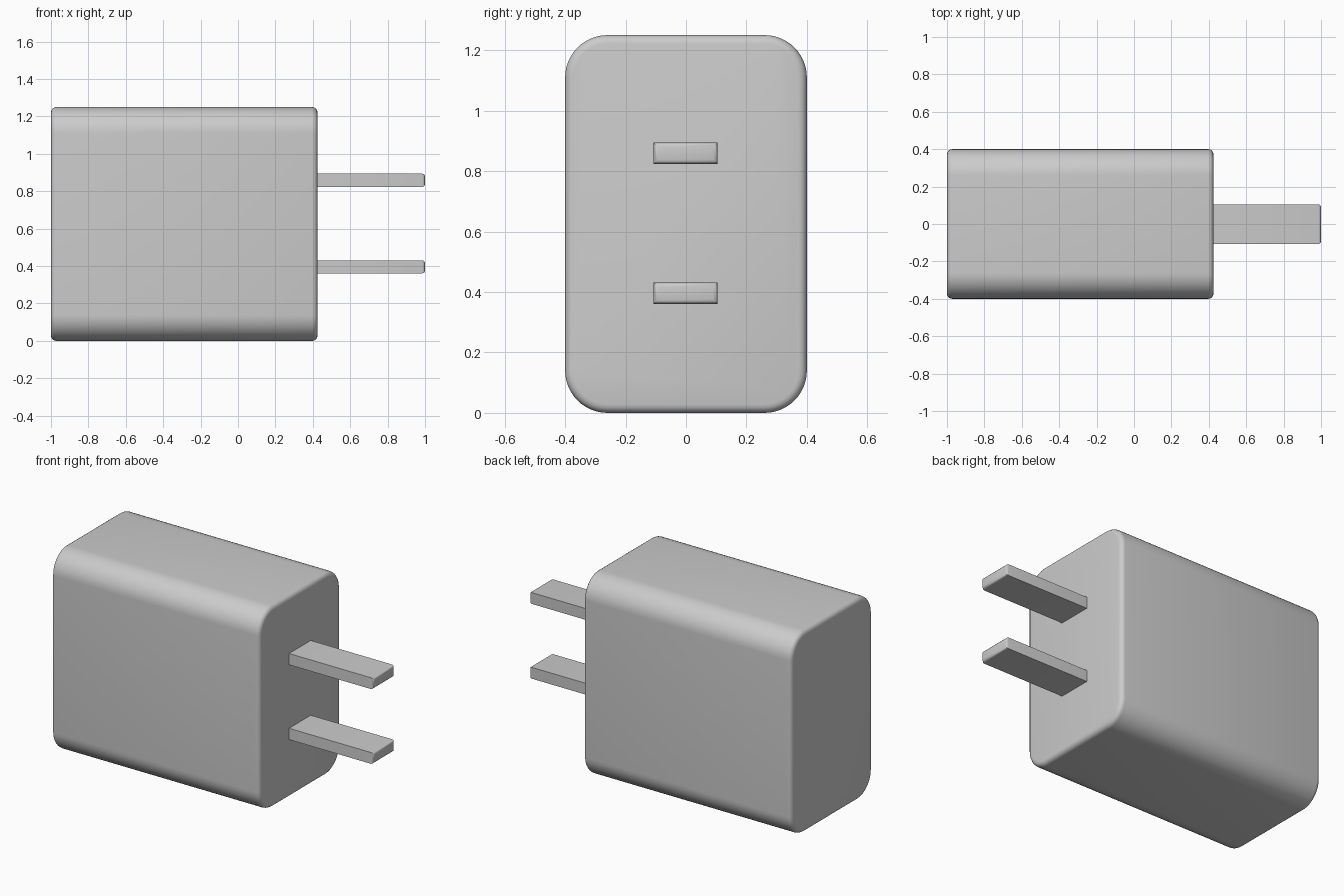
import bpy, bmesh
from math import radians

if "Cube" in bpy.data.objects:
    bpy.data.objects.remove(bpy.data.objects["Cube"])


def rounded_block(name, lo, hi, corner, end, ends, segs):
    """Block along x: optional rounded long edges, then softened end rims."""
    bm = bmesh.new()
    bmesh.ops.create_cube(bm, size=1)
    for v in bm.verts:
        v.co = [(a + b) / 2 + c * (b - a) for a, b, c in zip(lo, hi, v.co)]
    if corner:
        long_edges = [e for e in bm.edges
                      if abs(e.verts[0].co.x - e.verts[1].co.x) > 0.1]
        bmesh.ops.bevel(bm, geom=long_edges, offset=corner, segments=12,
                        profile=0.5, affect='EDGES')
    rims = [e for e in bm.edges
            if any(all(abs(v.co.x - x) < 1e-4 for v in e.verts) for x in ends)]
    bmesh.ops.bevel(bm, geom=rims, offset=end, segments=segs,
                    profile=0.5, affect='EDGES')
    bmesh.ops.recalc_face_normals(bm, faces=bm.faces)
    mesh = bpy.data.meshes.new(name)
    bm.to_mesh(mesh)
    bm.free()
    obj = bpy.data.objects.new(name, mesh)
    bpy.context.collection.objects.link(obj)
    bpy.ops.object.select_all(action='DESELECT')
    obj.select_set(True)
    bpy.context.view_layer.objects.active = obj
    bpy.ops.object.shade_smooth_by_angle(angle=radians(35))
    return obj


# Charger housing
rounded_block("housing", (-1, -0.4, 0), (0.425, 0.4, 1.25),
              0.14, 0.028, (-1, 0.425), 4)

# Two flat plug blades, softened at the tip
for name, z in (("lower_prong", 0.396), ("upper_prong", 0.859)):
    rounded_block(name, (0.40, -0.107, z - 0.035), (1, 0.105, z + 0.035),
                  0, 0.015, (1,), 3)
